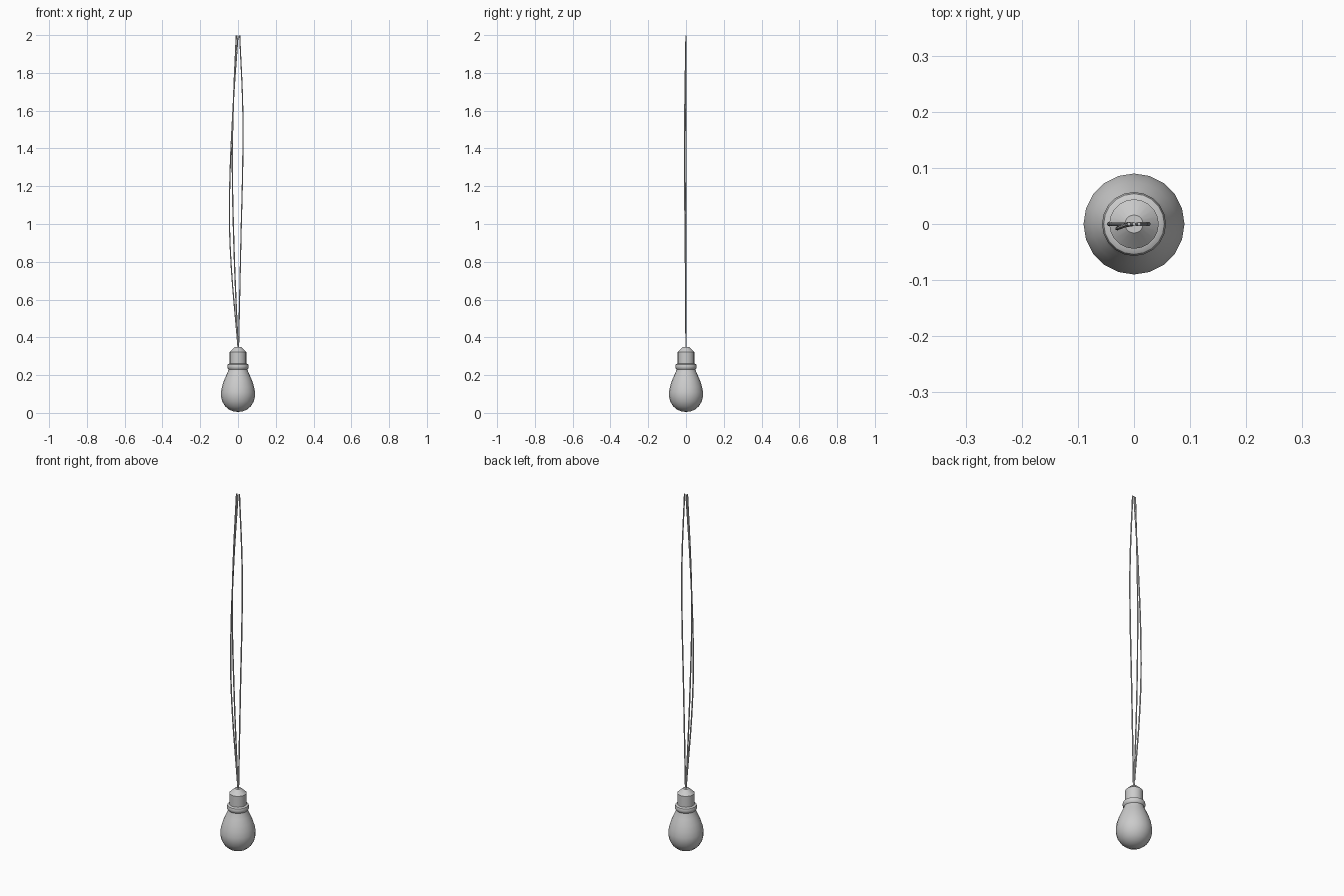
import bpy, math

if "Cube" in bpy.data.objects:
    bpy.data.objects.remove(bpy.data.objects["Cube"])


def lathe(name, profile, sides=20, angle=40):
    """Revolve (radius, z) points around z; zero radius makes a pole."""
    verts, faces, rings = [], [], []
    for r, z in profile:
        start = len(verts)
        if r == 0:
            verts.append((0, 0, z))
            rings.append([start] * sides)
        else:
            for i in range(sides):
                a = 2 * math.pi * i / sides
                verts.append((r * math.cos(a), r * math.sin(a), z))
            rings.append(list(range(start, start + sides)))
    for lo, hi in zip(rings, rings[1:]):
        for i in range(sides):
            j = (i + 1) % sides
            faces.append(list(dict.fromkeys((lo[i], lo[j], hi[j], hi[i]))))
    mesh = bpy.data.meshes.new(name)
    mesh.from_pydata(verts, [], faces)
    obj = bpy.data.objects.new(name, mesh)
    bpy.context.collection.objects.link(obj)
    bpy.ops.object.select_all(action='DESELECT')
    obj.select_set(True)
    bpy.context.view_layer.objects.active = obj
    bpy.ops.object.shade_smooth_by_angle(angle=math.radians(angle))
    return obj


def wire(name, points, radius=0.0035):
    """Thin round cord along smooth bezier points."""
    curve = bpy.data.curves.new(name, 'CURVE')
    curve.dimensions = '3D'
    curve.bevel_depth = radius
    curve.bevel_resolution = 1
    curve.resolution_u = 6
    curve.use_fill_caps = True
    spline = curve.splines.new('BEZIER')
    spline.bezier_points.add(len(points) - 1)
    for bp, co in zip(spline.bezier_points, points):
        bp.co = co
        bp.handle_left_type = bp.handle_right_type = 'AUTO'
    obj = bpy.data.objects.new(name, curve)
    bpy.context.collection.objects.link(obj)


# Glass bulb, with the rounded collar at its neck
lathe("bulb", [(0, 0.005), (0.025, 0.008), (0.048, 0.018), (0.068, 0.035),
               (0.083, 0.06), (0.09, 0.088), (0.09, 0.11), (0.085, 0.138),
               (0.075, 0.17), (0.062, 0.2), (0.053, 0.22), (0.05, 0.23),
               (0.055, 0.236), (0.057, 0.246), (0.054, 0.257),
               (0.045, 0.262), (0, 0.262)])

# Socket with its tapered cap
lathe("socket", [(0, 0.25), (0.044, 0.25), (0.044, 0.323),
                 (0.016, 0.349), (0, 0.349)], angle=30)

# Three loose hanging wires
wire("left_wire", [(0, 0, 0.345), (-0.04, 0, 0.85), (-0.045, 0, 1.12),
                   (-0.027, 0, 1.6), (0, 0, 1.998)])
wire("middle_wire", [(0, 0, 0.345), (-0.022, -0.004, 0.9),
                     (-0.03, -0.008, 1.35), (-0.025, -0.006, 1.62),
                     (-0.009, 0, 1.998)])
wire("right_wire", [(0.003, 0, 0.345), (0.015, 0, 0.9), (0.026, 0, 1.4),
                    (0.025, 0, 1.62), (0.009, 0, 1.998)])
